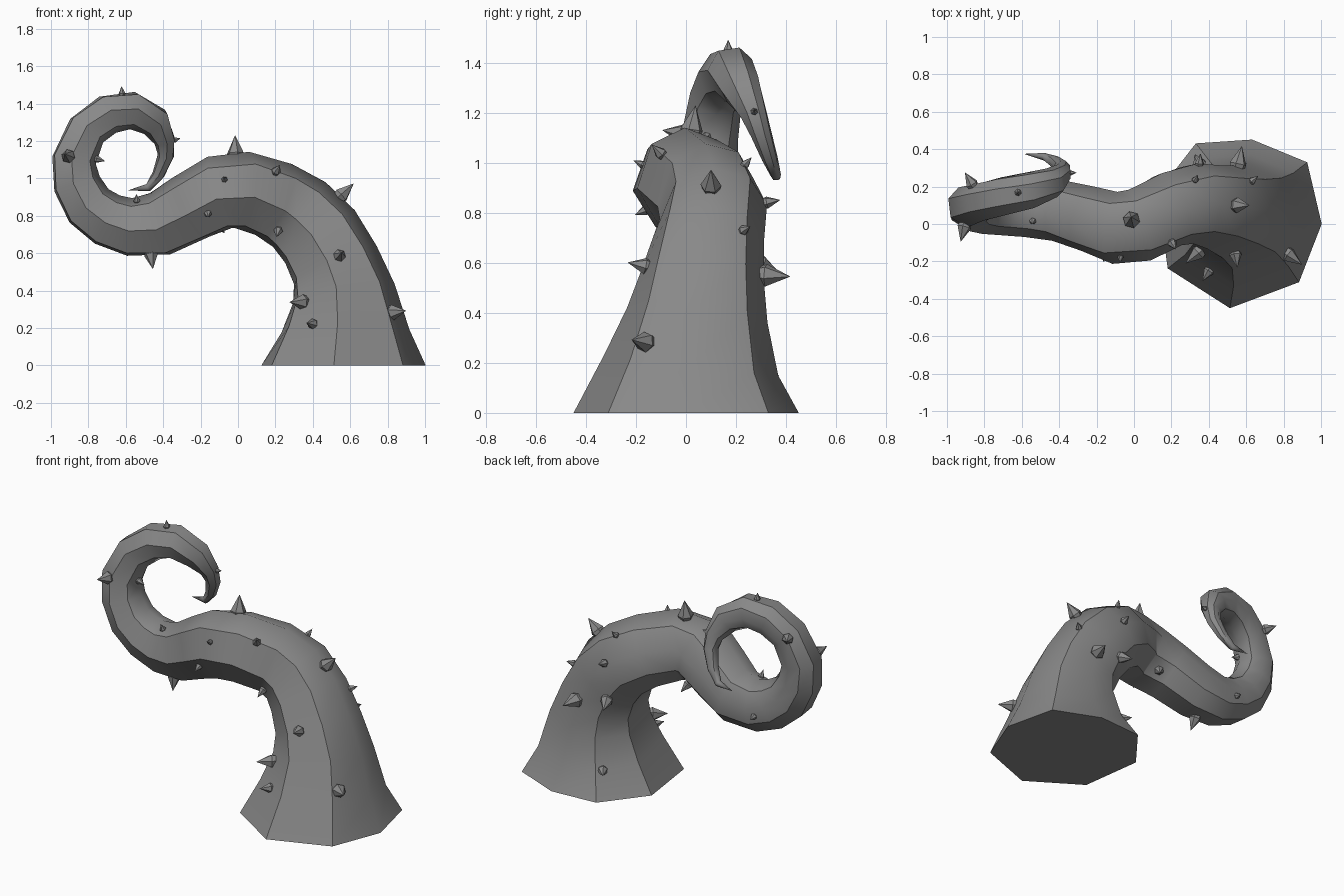
import bpy, math
from mathutils import Vector

if "Cube" in bpy.data.objects:
    bpy.data.objects.remove(bpy.data.objects["Cube"])

# centre line and radius of each ring, root to tip: x, y, z, r
RINGS = [
    (.56, 0, 0, .448), (.57, .02, .19, .35), (.56, .045, .39, .283), (.513, .065, .54, .25),
    (.43, .09, .69, .24), (.325, .11, .80, .23), (.20, .08, .875, .22), (.03, -.005, .93, .214),
    (-.10, -.02, .917, .208), (-.25, .03, .84, .192), (-.42, .075, .75, .178), (-.58, .08, .735, .16),
    (-.70, .08, .775, .15), (-.80, .08, .85, .142), (-.865, .085, .97, .132), (-.88, .095, 1.10, .122),
    (-.81, .12, 1.26, .112), (-.695, .15, 1.345, .11), (-.56, .18, 1.365, .104), (-.44, .22, 1.30, .088),
    (-.39, .27, 1.20, .058), (-.385, .30, 1.12, .045), (-.425, .335, 1.02, .034), (-.48, .36, .95, .022),
]
TIP = Vector((-.59, .375, .935))
# corners of the eight-sided section: angle and stretch at the root
ANGLES = [0, 44, 96, 148, 201, 242, 279, 318]
STRETCH = [.99, 1, 1.01, 1, 1.04, 1.09, 1.02, 1.1]
SOFT = (0, 6)
SIDES = 8

grey = bpy.data.materials.new("grey")
grey.diffuse_color = (.25, .25, .25, 1)
grey.use_nodes = True
grey.node_tree.nodes["Principled BSDF"].inputs["Base Color"].default_value = grey.diffuse_color


def make(name, verts, faces):
    mesh = bpy.data.meshes.new(name)
    mesh.from_pydata(verts, [], faces)
    mesh.materials.append(grey)
    ob = bpy.data.objects.new(name, mesh)
    bpy.context.collection.objects.link(ob)
    return ob


def frame(i):
    """Centre, outward and sideways axes of ring i."""
    pts = [Vector(r[:3]) for r in RINGS] + [TIP]
    t = (pts[i + 1] - pts[i - 1]).normalized() if i else Vector((0, 0, 1))
    side = Vector((0, 1, 0))
    side = (side - t * t.dot(side)).normalized()
    return pts[i], side.cross(t), side


def corner(i, k):
    # angle 0 is the outer curve of the arch, positive turns to the front
    k %= SIDES
    c, out, side = frame(i)
    a = math.radians(ANGLES[k])
    fade = max(0, 1 - i / 6)
    r = RINGS[i][3] * (1 + (STRETCH[k] - 1) * fade)
    flat = 1 if i < 4 else .94
    return c + out * r * math.cos(a) - side * r * flat * math.sin(a)


# tentacle body
n = len(RINGS)
verts = [corner(i, k) for i in range(n) for k in range(SIDES)] + [TIP]
faces = [tuple(range(SIDES))]
for i in range(n):
    for k in range(SIDES):
        a, b = i * SIDES + k, i * SIDES + (k + 1) % SIDES
        faces.append((b, a, a + SIDES, b + SIDES) if i < n - 1 else (b, a, n * SIDES))
body = make("tentacle", verts, faces)
body.data.shade_smooth()
# crisp lengthwise ridges and root rim
for e in body.data.edges:
    a, b = sorted(e.vertices)
    rim = b < SIDES
    ridge = b - a == SIDES and a % SIDES not in SOFT
    e.use_edge_sharp = rim or ridge


def spike(pos, angle, size):
    """Six-sided thorn at a fractional ring position, pointing off the skin."""
    i = int(pos)
    f, a = pos - i, angle % 360
    # find the side panel under the thorn
    k = max(j for j in range(SIDES) if ANGLES[j] <= a)
    end = (ANGLES + [360])[k + 1]
    g = (a - ANGLES[k]) / (end - ANGLES[k])
    p = corner(i, k).lerp(corner(i, k + 1), g).lerp(
        corner(i + 1, k).lerp(corner(i + 1, k + 1), g), f)
    d = (p - frame(i)[0].lerp(frame(i + 1)[0], f)).normalized()
    u = d.orthogonal().normalized()
    v = d.cross(u)
    vs = []
    for r, h in ((.3, -.3), (.42, .1)):
        for j in range(6):
            w = math.tau * j / 6
            vs.append(p + (u * math.cos(w) * r + v * math.sin(w) * r + d * h) * size)
    vs.append(p + d * size)
    fs = [tuple(reversed(range(6)))]
    for j in range(6):
        m = (j + 1) % 6
        fs += [(j, m, 6 + m, 6 + j), (6 + j, 6 + m, 12)]
    make("thorn", vs, fs)


# thorns: ring position, angle, size
for s in [
    (7.3, -10, .11), (4.5, 0, .10), (3.7, -38, .05), (1.3, 36, .10), (3.0, 78, .08),
    (1.75, 138, .10), (1.0, 122, .07), (5.6, 128, .06), (6.5, 45, .06), (7.7, 65, .04),
    (8.4, 112, .05), (10.4, 160, .09), (15.0, 105, .09), (17.6, 180, .045), (20.1, 180, .035),
    (15.2, 10, .05), (10.7, 25, .045), (3.15, -80, .11), (4.0, -118, .09), (5.5, -42, .045),
    (1.0, -125, .07), (5.0, -78, .06), (8.5, -140, .07), (16.0, -120, .08), (11.4, -100, .045),
]:
    spike(*s)
